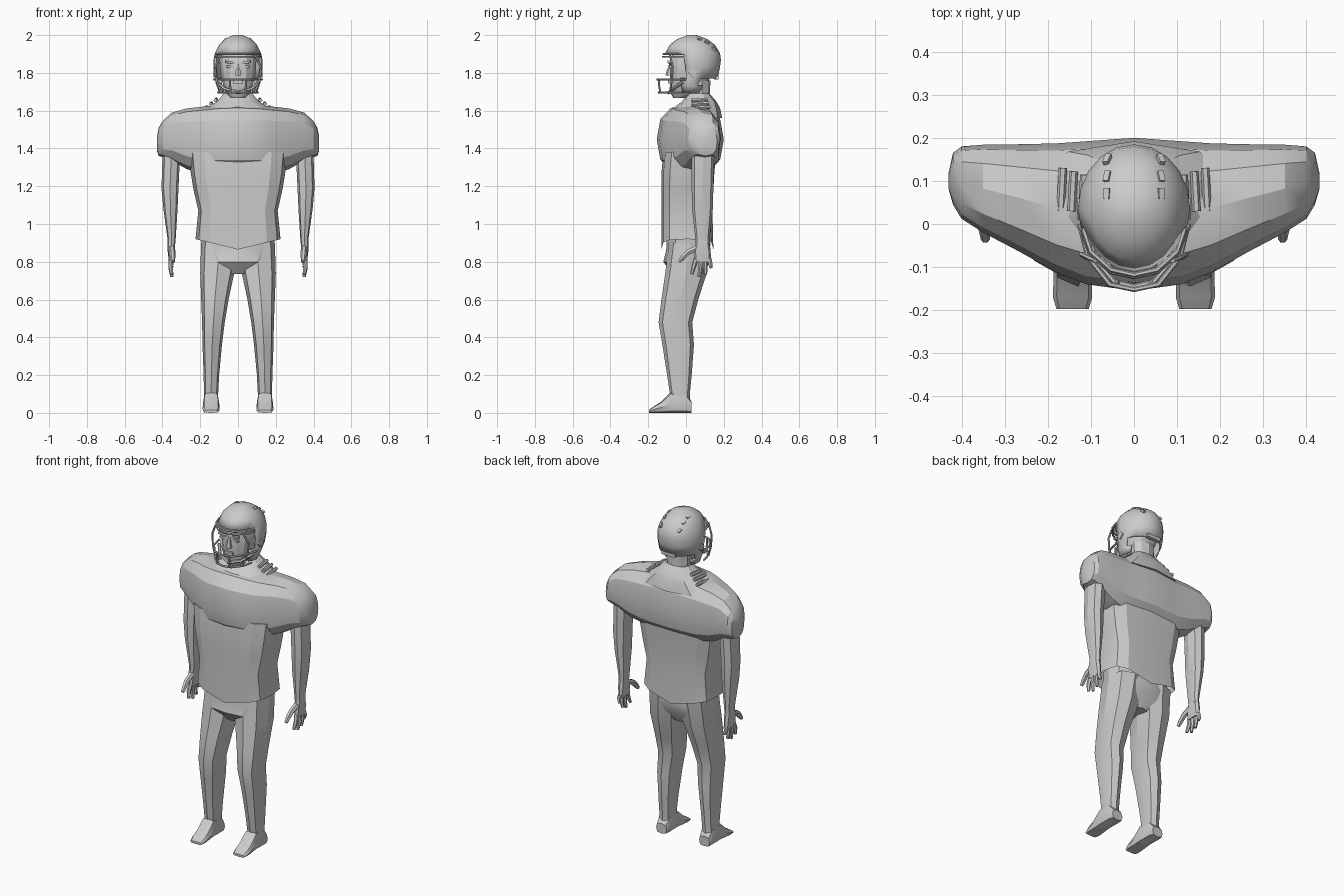
import bpy, bmesh, math
from mathutils import Vector

if "Cube" in bpy.data.objects:
    bpy.data.objects.remove(bpy.data.objects["Cube"])


def finish(ob, mirror=False, angle=25):
    if mirror:
        ob.modifiers.new("mirror", 'MIRROR')
    bpy.ops.object.select_all(action='DESELECT')
    bpy.context.view_layer.objects.active = ob
    ob.select_set(True)
    bpy.ops.object.shade_smooth_by_angle(angle=math.radians(angle))
    return ob


def loft(name, rings, n=10, axis='z', p=1.0, caps=(True, True), mirror=False, edit=None):
    """Skin rounded-box rings (position, a0, a1, b0, b1) along an axis."""
    bm = bmesh.new()
    loops = []
    for t, a0, a1, b0, b1 in rings:
        loop = []
        for i in range(n):
            ang = 2 * math.pi * i / n + math.pi / 2
            c, s = math.cos(ang), math.sin(ang)
            a = (a0 + a1) / 2 + (a1 - a0) / 2 * math.copysign(abs(c) ** p, c)
            b = (b0 + b1) / 2 + (b1 - b0) / 2 * math.copysign(abs(s) ** p, s)
            co = {'x': (t, a, b), 'y': (a, t, b), 'z': (a, b, t)}[axis]
            loop.append(bm.verts.new(co))
        loops.append(loop)
    for lo, hi in zip(loops, loops[1:]):
        for i in range(n):
            j = (i + 1) % n
            bm.faces.new((lo[i], lo[j], hi[j], hi[i]))
    if caps[0]:
        bm.faces.new(loops[0])
    if caps[1]:
        bm.faces.new(loops[-1])
    if edit:
        edit(bm, loops)
    bmesh.ops.recalc_face_normals(bm, faces=bm.faces)
    me = bpy.data.meshes.new(name)
    bm.to_mesh(me)
    bm.free()
    ob = bpy.data.objects.new(name, me)
    bpy.context.collection.objects.link(ob)
    return finish(ob, mirror)


def sym(rings):
    """Rings given as (z, half width, y0, y1)."""
    return [(z, -w, w, y0, y1) for z, w, y0, y1 in rings]


def tube(name, pts, radius, mirror=False, radii=None):
    cu = bpy.data.curves.new(name, 'CURVE')
    cu.dimensions = '3D'
    cu.bevel_depth = radius
    cu.bevel_resolution = 1
    cu.use_fill_caps = True
    sp = cu.splines.new('POLY')
    sp.points.add(len(pts) - 1)
    for i, q in enumerate(pts):
        sp.points[i].co = (*q, 1)
        sp.points[i].radius = radii[i] if radii else 1
    ob = bpy.data.objects.new(name, cu)
    bpy.context.collection.objects.link(ob)
    bpy.ops.object.select_all(action='DESELECT')
    bpy.context.view_layer.objects.active = ob
    ob.select_set(True)
    bpy.ops.object.convert(target='MESH')
    return finish(bpy.context.object, mirror, 50)


def box(name, loc, size, rot=(0, 0, 0), mirror=False):
    bpy.ops.mesh.primitive_cube_add(size=1, location=loc, rotation=rot)
    ob = bpy.context.object
    ob.name = name
    ob.scale = size
    bpy.ops.object.transform_apply(location=True, rotation=True, scale=True)
    return finish(ob, mirror)


# Jersey body with a hem dipping to the centre front and back
def hem(bm, loops):
    for v in loops[0]:
        v.co.z = 0.92 - 0.055 * (1 - abs(v.co.x) / 0.225)


loft("jersey_body", sym([(0.92, .225, -.13, .145), (1.07, .21, -.13, .14), (1.18, .235, -.13, .145),
     (1.27, .25, -.13, .15), (1.38, .26, -.12, .16)]), 12, p=.55, caps=(False, True), edit=hem)

# Wide shoulder pads, swept from side to side
half = [(.11, -.14, .192, 1.26, 1.63), (.18, -.112, .187, 1.265, 1.622), (.27, -.062, .185, 1.29, 1.612),
        (.35, -.02, .184, 1.335, 1.59), (.40, .012, .18, 1.355, 1.545), (.42, .045, .165, 1.36, 1.51),
        (.43, .08, .12, 1.39, 1.46)]
loft("shoulder_pads", [(-r[0], *r[1:]) for r in reversed(half)] + [(0, -.155, .20, 1.26, 1.635)] + half,
     12, 'x', p=.8)

# Collar and neck
loft("collar", sym([(1.56, .24, -.10, .192), (1.615, .17, -.065, .18), (1.65, .115, -.02, .16),
     (1.69, .08, .01, .125)]), 10, p=.85)
for k in range(3):
    tube(f"collar_stripe_{k}", [(.17 - .025 * k, .03, 1.615 + .02 * k), (.165 - .025 * k, .13 - .008 * k, 1.62 + .02 * k)],
         .01, True)
loft("neck", sym([(1.60, .08, .0, .135), (1.68, .072, .01, .125), (1.76, .075, .0, .13)]), 10)

# Hips and legs
loft("hips", sym([(.735, .05, -.07, .08), (.80, .17, -.12, .115), (.86, .195, -.105, .13), (.96, .19, -.10, .12)]),
     12, p=.75)
loft("leg", [(.90, .0, .195, -.09, .13), (.74, .02, .2, -.11, .11), (.60, .05, .195, -.13, .065),
     (.48, .07, .19, -.145, .033), (.36, .085, .188, -.125, .042), (.20, .10, .182, -.10, .03),
     (.10, .105, .18, -.085, .02), (.03, .105, .18, -.07, .02)], 8, p=.75, mirror=True)
loft("foot", [(.03, .108, .178, 0, .06), (.0, .1, .185, 0, .10), (-.08, .1, .185, 0, .11),
     (-.13, .098, .187, 0, .06), (-.17, .097, .188, 0, .035), (-.197, .105, .18, 0, .015)],
     8, 'y', p=.6, mirror=True)

# Arms, palms and fingers
loft("arm", [(1.44, .31, .40, .035, .15), (1.36, .307, .40, .03, .15), (1.19, .315, .405, .03, .145),
     (1.08, .32, .395, .032, .142), (.92, .33, .373, .05, .125), (.89, .333, .373, .05, .125)],
     8, p=.8, mirror=True)
loft("palm", [(.91, .335, .373, .055, .12), (.86, .332, .373, .042, .13), (.80, .338, .366, .042, .134)],
     8, p=.7, mirror=True)
for k, (y0, y1, z1) in enumerate([(.053, .03, .735), (.078, .07, .72), (.102, .103, .733), (.124, .132, .768)]):
    tube(f"finger_{k}", [(.352, y0, .815), (.357, (y0 + y1) / 2, (.815 + z1) / 2), (.35, y1, z1)], .0135,
         True, (1, .9, .65))
tube("thumb", [(.35, .065, .875), (.348, .01, .85), (.346, -.015, .825), (.345, -.036, .80)], .016, True,
     (1.1, 1, .9, .65))

# Head with simple face features
loft("head", sym([(1.668, .04, -.068, .0), (1.69, .062, -.08, .05), (1.74, .082, -.085, .11), (1.80, .095, -.085, .14),
     (1.87, .10, -.085, .15), (1.93, .08, -.06, .12)]), 14, p=.9)
loft("nose", sym([(1.785, .019, -.108, -.07), (1.80, .016, -.106, -.07), (1.85, .008, -.088, -.07)]), 6)
box("brow", (.043, -.083, 1.855), (.05, .018, .012), (0, -.15, -.25), True)
box("eye", (.043, -.079, 1.833), (.036, .014, .012), (0, 0, -.25), True)
box("lips", (0, -.087, 1.752), (.055, .014, .016))


# Helmet shell with the face opening and nape cut away
def open_shell(bm, loops):
    gone = []
    for f in bm.faces:
        c = f.calc_center_median()
        if (c.z < 1.89 and c.y < (-.015 if c.z > 1.76 else -.03)) or (c.z < 1.765 and c.y > .085):
            gone.append(f)
    bmesh.ops.delete(bm, geom=gone, context='FACES')


shell = loft("helmet_shell", sym([(1.695, .10, -.05, .10), (1.73, .113, -.065, .13), (1.77, .122, -.085, .168),
             (1.83, .13, -.10, .18), (1.87, .13, -.112, .185), (1.905, .122, -.11, .18), (1.95, .10, -.085, .152),
             (1.98, .07, -.045, .11), (2.0, .025, .01, .055)]), 20, caps=(False, True), edit=open_shell)
thick = shell.modifiers.new("thickness", 'SOLIDIFY')
thick.thickness = .01
thick.offset = -1

# Helmet vents, ear bosses and nape lip
for k, (y, z, tilt) in enumerate([(.07, 1.977, -.1), (.11, 1.96, -.45), (.15, 1.927, -.8)]):
    box(f"helmet_vent_{k}", (.062, y, z), (.014, .025, .012), (tilt, .45, 0), True)
box("ear_boss", (.124, .035, 1.80), (.014, .035, .035), (math.pi / 4, 0, 0), True)
box("nape_lip", (0, .16, 1.775), (.09, .022, .02))

# Face guard bars
def bow(z, w, front, back):
    return [(-w, back, z), (-w * .85, (front + back) / 2, z), (-w * .45, front + .012, z), (0, front, z),
            (w * .45, front + .012, z), (w * .85, (front + back) / 2, z), (w, back, z)]


tube("guard_brow_bar", bow(1.90, .118, -.118, -.01), .006)
tube("guard_upper_bar", bow(1.885, .122, -.123, -.01), .005)
tube("guard_middle_bar", bow(1.765, .126, -.152, .0), .006)
tube("guard_lower_bar", bow(1.695, .105, -.145, -.02), .006)
tube("guard_side_bar", [(.09, -.085, 1.895), (.122, -.07, 1.83), (.115, -.075, 1.765), (.09, -.085, 1.695)], .006, True)
tube("guard_centre_bar", [(.042, -.142, 1.765), (.042, -.142, 1.73), (.038, -.135, 1.695)], .006, True)
tube("chin_strap", [(.112, -.02, 1.75), (.07, -.07, 1.715), (.0, -.092, 1.695)], .009, True)
